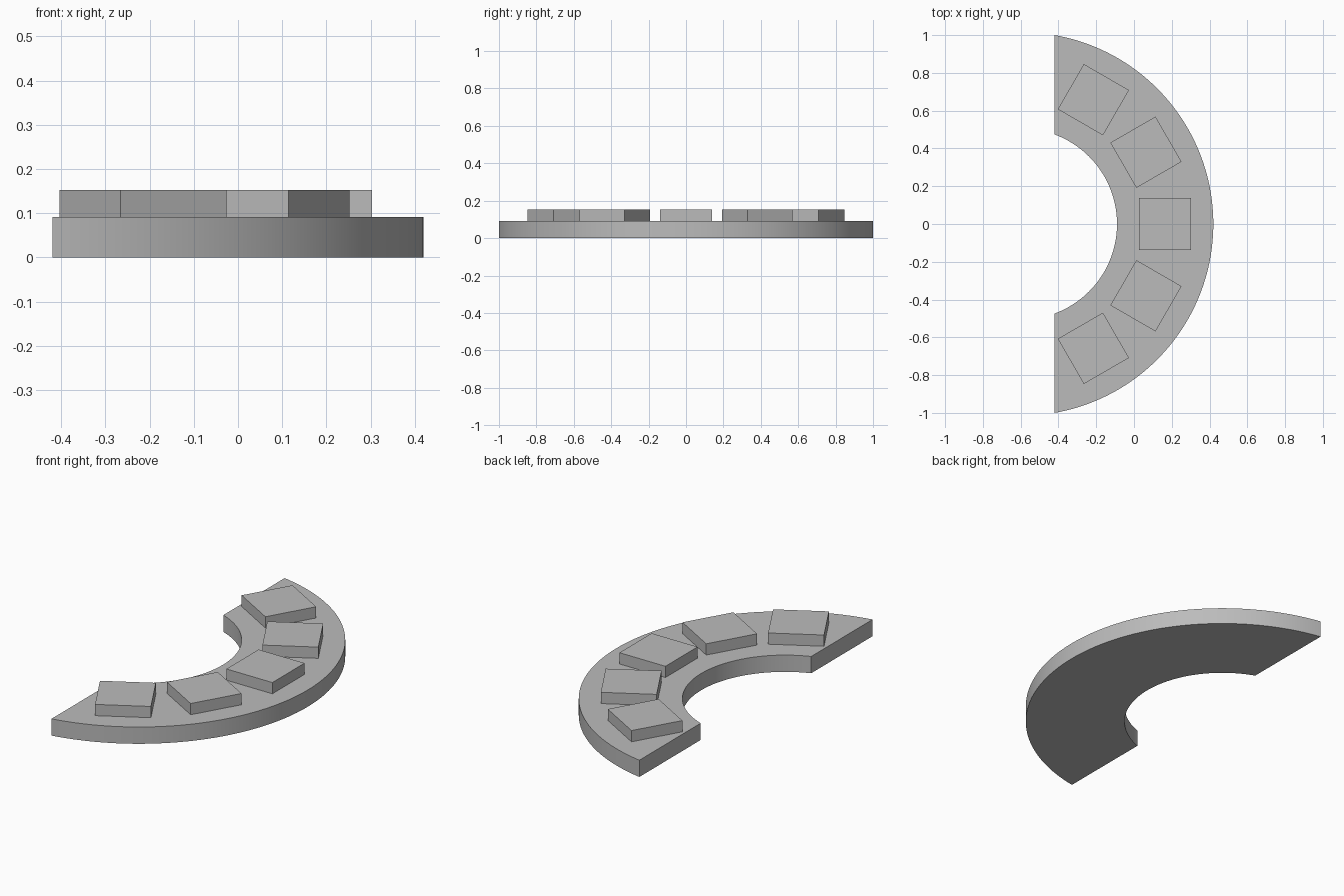
import bpy, bmesh, math
from mathutils import Matrix

cube = bpy.data.objects.get("Cube")
if cube:
    bpy.data.objects.remove(cube, do_unlink=True)

CENTRE_X = -0.595          # centre of the arcs
OUTER, INNER = 1.015, 0.505
CUT = 0.175                # straight ends, measured from the arc centre
BASE_TOP, BLOCK_TOP = 0.091, 0.152
SEGMENTS = 96

grey = bpy.data.materials.new("plain grey")
grey.use_nodes = True
colour = (0.5, 0.5, 0.5, 1)
grey.diffuse_color = colour
grey.node_tree.nodes["Principled BSDF"].inputs["Base Color"].default_value = colour


def add_object(name, bm):
    bmesh.ops.recalc_face_normals(bm, faces=bm.faces)
    mesh = bpy.data.meshes.new(name)
    bm.to_mesh(mesh)
    bm.free()
    mesh.materials.append(grey)
    obj = bpy.data.objects.new(name, mesh)
    bpy.context.collection.objects.link(obj)
    return obj


# Crescent base: a strip between two arcs, extruded upwards
bm = bmesh.new()
arcs = []
for radius in (INNER, OUTER):
    limit = math.acos(CUT / radius)
    angles = [limit * (2 * i / SEGMENTS - 1) for i in range(SEGMENTS + 1)]
    arcs.append([bm.verts.new((CENTRE_X + radius * math.cos(a),
                               radius * math.sin(a), 0)) for a in angles])
inner, outer = arcs
for i in range(SEGMENTS):
    bm.faces.new((inner[i], outer[i], outer[i + 1], inner[i + 1]))
extruded = bmesh.ops.extrude_face_region(bm, geom=bm.faces[:], use_keep_orig=True)
top = [v for v in extruded["geom"] if isinstance(v, bmesh.types.BMVert)]
bmesh.ops.translate(bm, verts=top, vec=(0, 0, BASE_TOP))
base = add_object("crescent_base", bm)
bpy.ops.object.select_all(action="DESELECT")
base.select_set(True)
bpy.context.view_layer.objects.active = base
bpy.ops.object.shade_smooth_by_angle(angle=math.radians(30))

# Five square blocks fanned around the arc centre
SIDE, RING = 0.276, 0.76
height = BLOCK_TOP - BASE_TOP
for n in range(5):
    bm = bmesh.new()
    place = (Matrix.Translation((CENTRE_X, 0, BASE_TOP + height / 2))
             @ Matrix.Rotation(math.radians(30 * (n - 2)), 4, "Z")
             @ Matrix.Translation((RING, 0, 0))
             @ Matrix.Diagonal((SIDE, SIDE, height, 1)))
    bmesh.ops.create_cube(bm, size=1, matrix=place)
    add_object(f"block_{n + 1}", bm)
